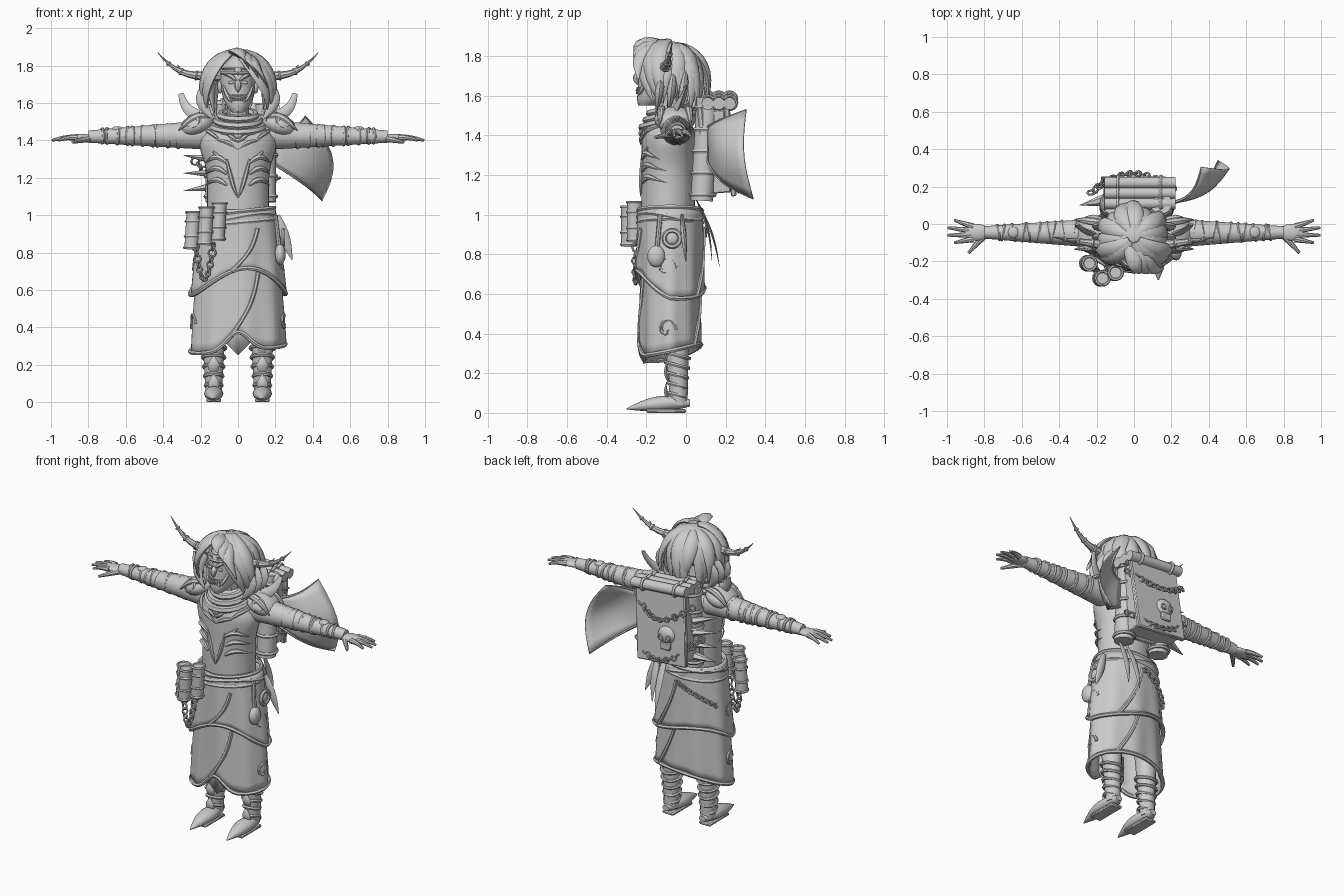
import bpy, bmesh, random
from math import sin, cos, pi, tau, asin, exp, sqrt
from mathutils import Vector, Matrix, Euler

random.seed(4)
if "Cube" in bpy.data.objects:
    bpy.data.objects.remove(bpy.data.objects["Cube"])
grey = bpy.data.materials.new("plain_grey")
grey.use_nodes = True
grey.diffuse_color = (.6, .6, .6, 1)
grey.node_tree.nodes["Principled BSDF"].inputs["Base Color"].default_value = grey.diffuse_color
across, along, upward = Vector((1, 0, 0)), Vector((0, 1, 0)), Vector((0, 0, 1))
fine, cord, stout = .006, .012, .02
# Thickness rules along a strand
even = lambda u: 1
limb = lambda u: 1 - u * .6
spike = lambda u: 1 - u * .95
leaf = lambda u: sin(pi * (.15 + u * .83))

def build(name, bm):
    bmesh.ops.recalc_face_normals(bm, faces=bm.faces)
    mesh = bpy.data.meshes.new(name)
    bm.to_mesh(mesh)
    bm.free()
    mesh.materials.append(grey)
    mesh.shade_smooth()
    mesh.set_sharp_from_angle(angle=.75)
    ob = bpy.data.objects.new(name, mesh)
    bpy.context.collection.objects.link(ob)
    return ob

def skin(name, rows, wrap=True, loop=False, caps=True, thickness=None):
    bm = bmesh.new()
    grid = [[bm.verts.new(point) for point in row] for row in rows]
    count = len(rows[0])
    for lower, upper in list(zip(grid, grid[1:])) + ([(grid[-1], grid[0])] if loop else []):
        for j in range(count if wrap else count - 1):
            k = (j + 1) % count
            bm.faces.new((lower[j], lower[k], upper[k], upper[j]))
    if wrap and caps and not loop:
        bm.faces.new(grid[0])
        bm.faces.new(grid[-1])
    ob = build(name, bm)
    if thickness:
        modifier = ob.modifiers.new("thickness", "SOLIDIFY")
        modifier.thickness, modifier.offset = thickness, 0

def arc(start, end, bend=(0, 0, 0), steps=9):
    start, end, bend = Vector(start), Vector(end), Vector(bend)
    return [start.lerp(end, i / steps) + bend * sin(pi * i / steps) for i in range(steps + 1)]

def tube(name, path, radius, rule=even, sides=8, flat=1, up=None, hub=None, loop=False):
    chord, last, rows = path[-1] - path[0], len(path) - 1, []
    up = up or (along if abs(chord.z) > chord.length * .7 else upward)
    for i, point in enumerate(path):
        ahead = path[(i + 1) % len(path)] if loop else path[min(i + 1, last)]
        tangent = (ahead - (path[i - 1] if loop else path[max(i - 1, 0)])).normalized()
        side = tangent.cross(point - hub if hub else up).normalized()
        normal = side.cross(tangent) * flat
        r = radius * rule(i / last)
        rows.append([point + (side * cos(tau * j / sides) + normal * sin(tau * j / sides)) * r for j in range(sides)])
    skin(name, rows, loop=loop)

def ring(name, centre, axis, radius, thickness=cord, steps=20):
    axis = Vector(axis)
    turn = axis.to_track_quat("Z", "Y")
    path = [Vector(centre) + turn @ Vector((cos(tau * i / steps), sin(tau * i / steps), 0)) * radius for i in range(steps)]
    tube(name, path, thickness, sides=6, up=axis, loop=True)

def chain(name, path):
    for i, (a, b) in enumerate(zip(path, path[1:])):
        side = (b - a).cross(along + across / 3)
        ring(name, (a + b) / 2, side if i % 2 else (b - a).cross(side), (b - a).length * .6, fine, steps=8)

def solid(name, centre, size, tilt=(0, 0, 0), boxy=False):
    bm = bmesh.new()
    matrix = Matrix.LocRotScale(Vector(centre), Euler(tilt), Vector(size))
    if boxy:
        bmesh.ops.create_cube(bm, size=2, matrix=matrix)
        bmesh.ops.bevel(bm, geom=bm.edges[:], offset=fine, segments=1, affect="EDGES")
    else:
        bmesh.ops.create_uvsphere(bm, u_segments=16, v_segments=10, radius=1, matrix=matrix)
    build(name, bm)

# Oval surfaces of the body: angle from the front, height, distance outward
def oval(angle, z, centre, width, depth):
    return Vector((width * sin(angle), centre - depth * cos(angle), z))

def body(angle, z, out=0):
    taper = min(1, sqrt(max(0, 1.56 - z) / .14))
    return oval(angle, z, -.09, (.165 + .04 * exp(-((z - 1.38) / .1) ** 2)) * taper + out, .135 * taper + out)

def skirt(angle, z, out=0):
    return oval(angle, z, -.08, .255 - z * z * .075 + out, .155 - z * .015 + out)

def face(angle, z, out=0):
    u = (z - 1.7) / .16
    taper = sqrt(max(.01, 1 - u * u))
    return oval(angle, z, -.125 - max(0, -u) ** 2 * .08, taper * .09 + out, taper * .115 + out)

def front(shape, x, z, out=.004):
    return shape(asin(max(-1, min(1, x / shape(pi / 2, z).x))), z, out)

def streak(name, shape, side, start, end, radius=cord, rule=leaf, sag=0):
    path = arc((start[0], 0, start[1]), (end[0], 0, end[1]), (0, 0, -sag))
    tube(name, [front(shape, side * p.x, p.z) for p in path], radius, rule, sides=6)

def loft(name, shape, low, high, steps=16, sides=32):
    heights = [low + (high - low) * i / steps for i in range(steps + 1)]
    skin(name, [[shape(tau * j / sides, z) for j in range(sides)] for z in heights])

loft("torso", body, 1, 1.54)
loft("head", face, 1.55, 1.855)
tube("neck", arc((0, -.08, 1.45), (0, -.1, 1.65)), .06)

# Wrapped skirt layers with trimmed hems
low_hem = lambda a: .275 + .1 * exp(-(a * 3) ** 2) + .07 * sin(a / 2) ** 4 + stout * sin(a)
high_hem = lambda a: .58 + .13 * max(0, cos(a)) ** 2 + .05 * max(0, -cos(a)) + .03 * sin(a * 2)
angles = [tau * j / 64 - pi for j in range(64)]
for name, top, hem, out in (("lower_skirt", .8, low_hem, 0), ("upper_skirt", 1.03, high_hem, stout)):
    rows = [[skirt(a, top + (hem(a) - top) * i / 10, out + fine * i / 10 * sin(a * 9)) for a in angles] for i in range(11)]
    skin(name, rows, caps=False, thickness=cord)
    tube(name + "_trim", [skirt(a, hem(a), out + fine) for a in angles], cord, sides=6, loop=True)
    for turn in (0, 2.6):
        flap = arc((turn + .5, top - .1, 0), (turn - .15, hem(turn - .15), 0), (.1, 0, 0))
        tube(name + "_flap_edge", [skirt(p.x, p.y, out + fine) for p in flap], cord, sides=6)
panel = [(i - 3) * .03 for i in range(7)]
skin("front_cloth", [[(x, -.21, .5), (x, -.21, .25 + abs(x))] for x in panel], wrap=False, thickness=cord)
for k in range(3):
    tube("belt", [skirt(a, 1.02 - k * .03 + stout * sin(a * (k % 2 + 1)), stout) for a in angles], cord, sides=6, loop=True)
chain("back_chain", [skirt(pi + i * .08, .93 - i * .01, .035) for i in range(15)])

for s in (-1, 1):
    # Swirl motifs on the skirt sides
    for z, out in ((.42, fine), (.73, stout)):
        coil = [(.065 * spike(i / 16), i * .4) for i in range(16)]
        tube("skirt_swirl", [skirt(s * 1.45 + r * 5 * cos(a), z + r * sin(a), out) for r, a in coil], .009, sides=6)
    # Boots and wrapped shins
    x = s * .13
    tube("leg", arc((x, -.05, .45), (x, -.035, .04)), .066, lambda u: 1 - u * .35, sides=12)
    tube("boot", arc((x, .02, .05), (x, -.3, .02), (0, 0, .01)), .052, leaf, sides=12, flat=.75)
    solid("sole", (x, -.1, .01), (.04, .1, .01), boxy=True)
    for i in range(5):
        ring("shin_wrap", (x, -.045, .09 + i * .05), upward + along / 4, .044 + i * .005, .01)
    for z in (.1, .2, .3):
        tube("shin_plate", arc((x, -.08, z - .05), (x, -.1, z + .05), along * -.01), .03, leaf, sides=6, flat=.4)
    # Arms with bands and studs
    tube("arm", arc((s * .14, -.05, 1.43), (s * .8, -.045, 1.42)), .083, limb, sides=14)
    for i in range(10):
        d = .32 + i * .045 + (i % 3) * .01
        ring("arm_band", (s * d, -.045, 1.424), across + along * (i % 2 - .5) / 3, .083 - d * .062, .009)
        if i % 3 == 1:
            solid("arm_stud", (s * d, -.045, 1.48 - d * .03), (.03, .03, .015))
    # Hands
    solid("palm", (s * .84, -.045, 1.415), (.07, .045, stout))
    for i in range(4):
        reach = .96 if i in (0, 3) else .995
        tube("finger", arc((s * .86, i * .022 - .08, 1.415), (s * reach, i * .04 - .1, 1.4), upward * fine), .018, limb)
    tube("thumb", arc((s * .8, -.06, 1.41), (s * .885, -.155, 1.39)), stout, limb)
    # Shoulder armour
    shoulder = Vector((s * .22, -.055, 1.48))
    solid("shoulder_plate", shoulder, (.1, .105, .06), (0, s * .35, 0))
    for k in (-1, 0, 1):
        inner, outer = shoulder + Vector((s * -.07, k * .06, .05)), shoulder + Vector((s * .1, k * .08, -.03))
        tube("shoulder_ridge", arc(inner, outer, upward * .03), .022, leaf)
    tube("shoulder_spike", arc(shoulder + upward * .05, (s * .305, 0, 1.65), (s * .015, 0, -.01)), .036, limb, sides=6, flat=.4)
    ring("shoulder_curl", shoulder + Vector((s, -4, 1)) * stout, (s, -3, 1), .03)
    # Rib bands, chest trim and face marks
    for z in (1.16, 1.22, 1.28):
        streak("rib_band", body, s, (.06, z), (.17, z), .016, sag=-.03)
    for name, start, end, sag in (("collar_trim", (.18, 1.46), (.09, 1.39), -.01), ("chest_trim", (.1, 1.4), (0, 1.35), -.01),
                                  ("belly_trim", (.13, 1.34), (.05, 1.28), .01), ("belly_point", (.06, 1.3), (0, 1.09), stout),
                                  ("gem_frame", (.05, 1.43), (0, 1.47), 0), ("gem_frame", (.05, 1.43), (0, 1.39), 0)):
        streak(name, body, s, start, end, sag=sag)
    streak("brow", face, s, (.01, 1.72), (.07, 1.75), sag=-.01)
    streak("cheek_mark", face, s, (.075, 1.69), (.03, 1.6), sag=.01)
    streak("lip", face, s, (0, 1.625), (.05, 1.635), fine, even)
    for i in range(4):
        streak("mouth_stitch", face, s, (.007 + i * .013, 1.61), (.007 + i * .013, 1.645), .005, even)
    solid("eye", front(face, s * .035, 1.71), (.018, fine, .009))
    solid("ear", (s * .095, -.11, 1.69), (.015, .025, .04))
    # Horns with knuckles
    horn = arc((s * .08, -.12, 1.75), (s * .43, -.07, 1.87), (s * .03, 0, -.05))
    tube("horn", horn, .032, spike)
    for i in (3, 5, 7):
        ring("horn_knuckle", horn[i], horn[i + 1] - horn[i], .032 * spike(i / 9), .007, steps=10)
    tube("horn_twig", arc(horn[5], horn[5] + Vector((s, 0, 2)) * stout), cord, spike, sides=6)

tube("nose", arc((0, -.235, 1.72), (0, -.245, 1.655), along * -.01), .018, leaf)
tube("goatee", arc((0, -.23, 1.58), (0, -.24, 1.55)), stout, spike)
for z in (1.76, 1.785):
    tube("headband", [face(a, z, fine) for a in angles], .01, sides=6, loop=True)
solid("brow_gem", front(face, 0, 1.77), (stout, cord, stout))
solid("chest_gem", front(body, 0, 1.43), (.025, cord, stout))
for i in range(3):
    ring("collar", (0, -.09, 1.475 + i * .03), upward - along / 4, .135 - i * .02, stout)

# Hair: cap, hanging locks, swept fringe and raised quiff
crown = Vector((0, -.07, 1.7))
solid("hair_cap", crown + upward * .05, (.12, .125, .125))

def lock(name, angle, sweep, reach, drop, lift=0, radius=.046):
    path = []
    for i in range(11):
        u = i / 10
        a, fall = angle + sweep * u, .15 + u * 1.85
        path.append(crown + oval(a, (.16 + lift) * cos(fall) - drop * u * u, 0, reach * 1.08 * sin(fall), reach * sin(fall)))
    tube(name, path, radius, leaf, flat=.5, hub=crown)

for i in range(19):
    lock("hair_lock", 1.3 + i * (tau - 2.6) / 18, random.uniform(-.4, .4), random.uniform(.15, .19),
         random.uniform(.02, .14), radius=random.uniform(.035, .05))
for angle, sweep in ((.1, .9), (.5, .7), (.9, .4), (-.6, -.5), (-.9, -.4)):
    lock("fringe_lock", angle, sweep, .19, .06, stout)
for k in range(3):
    tube("quiff", arc((k * .02 - .04, -.08, 1.86), (.06 + k * .05, -.24, 1.78 - k * .05), (0, -.06, .05)), .04, leaf, flat=.5)
for s in (-1, 1):
    for y in (-.12, -.06, 0):
        tube("side_curl", arc((s * .14, y, 1.72), (s * .13, y - .03, 1.51), across * s * .055), .036, leaf, flat=.6)

# Book pack with covers, rolls, chains and skull
book = Vector((.015, .155, 1.33))
lean = (.08, .08, 0)
solid("book_pages", book, (.16, .055, .21), lean, boxy=True)
for k in (-1, 1):
    solid("book_cover", book + along * k * .068, (.175, .014, .225), lean, boxy=True)
    x = book.x + k * .13
    tube("side_roll", arc((x, .08, 1.07), (x, .11, 1.59)), .058, sides=14)
    for i in range(5):
        ring("roll_strap", (x, .085 + i * fine, 1.1 + i * .11), upward, .058)
for i in range(3):
    start = Vector((-.16, .11 + i * .055, 1.59))
    end = start + Vector((.38, 0, -.03))
    tube("top_roll", arc(start, end), .032, sides=10)
    for u in (.2, .8):
        ring("roll_tie", start.lerp(end, u), across, .032, steps=12)
chain("upper_chain", arc((-.2, .2, 1.5), (.22, .18, 1.48), (0, .08, -.1), 18))
chain("lower_chain", arc((-.24, .16, 1.3), (.22, .18, 1.2), (0, .1, -.12), 20))
skull = Vector((-.03, .235, 1.29))
solid("skull", skull, (.06, .035, .055))
solid("skull_jaw", skull - upward * .065, (.035, .025, .025), boxy=True)
for k in (-1, 1):
    ring("skull_socket", skull + Vector((k * .025, .03, -.01)), along, .016, fine, steps=10)
for i in range(4):
    z = 1.15 + i * .075
    tube("pack_spike", arc((-.15, .13, z), (-.29, .1, z + (i - 1) * stout)), .035, spike, sides=6, flat=.7)

# Curved banner on the left of the pack
roots = arc((.19, .11, 1.44), (.2, .11, 1.27))
tips = arc((.36, .305, 1.53), (.45, .34, 1.08), (.1, -.03, 0))
sheet = [arc(a, b, (.03, -.04, -.01)) for a, b in zip(roots, tips)]
skin("banner", sheet, wrap=False, thickness=fine)
for row in (sheet[0], sheet[-1]):
    tube("banner_rib", row, .009, limb, sides=6)

# Belt vials, hanging chain, pouches and ribbons
for x, y in ((-.25, -.21), (-.18, -.29), (-.11, -.26)):
    base = Vector((x, y, .9 + x / 3))
    tube("vial", arc(base, base + upward * .2 + across * cord), .037, sides=12)
    for rise in (.01, .07, .15, .2):
        ring("vial_rim", base + upward * rise + across * rise * .06, upward, .037, .008, steps=14)
chain("hip_chain", arc((-.23, -.22, .85), (-.13, -.25, .85), (0, -.02, -.2), 18))
hip, pouch = Vector((.24, -.07, .88)), Vector((.225, -.15, .79))
ring("hip_ring", hip, across, .04)
solid("hip_disc", hip, (cord, .03, .03))
solid("hip_pouch", pouch, (.03, .045, .055))
tube("pouch_cord", arc(pouch, (.2, -.13, 1)), cord)
tube("hip_blade", arc((.21, -.02, 1), (.29, 0, .76)), .028, leaf, flat=.5)
for x, y in ((.1, .17), (.15, .13)):
    tube("back_ribbon", arc((x, .05, 1.08), (x, y, .9 - y), along * stout), .022, leaf, sides=6, flat=.3)
